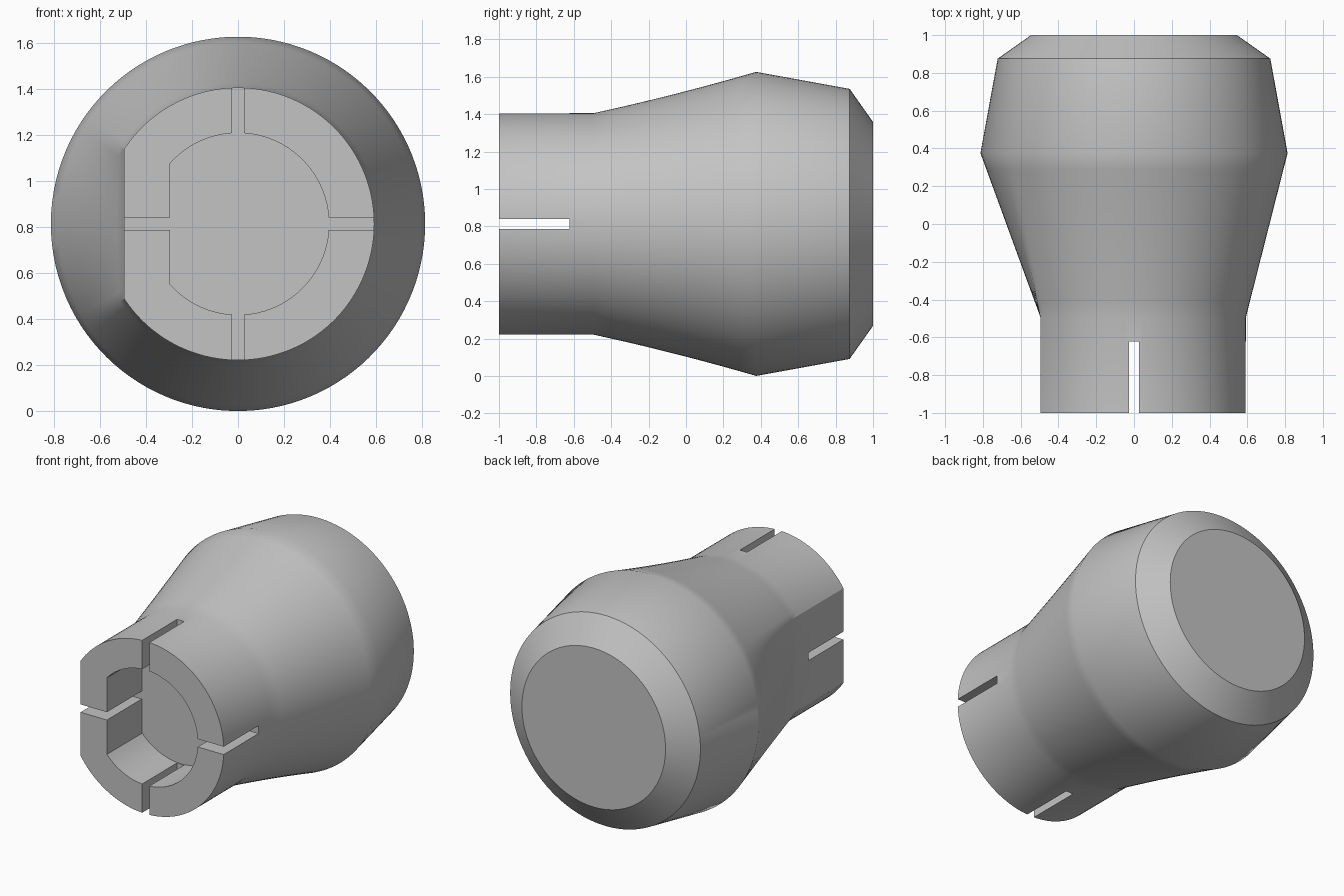
import bpy, bmesh, math
from mathutils import Vector

cube = bpy.data.objects.get("Cube")
if cube:
    bpy.data.objects.remove(cube, do_unlink=True)

CENTRE_Z = 0.813
BACK = Vector((0, 0, CENTRE_Z))

grey = bpy.data.materials.new("plain grey")
grey.use_nodes = True
colour = (0.55, 0.55, 0.55, 1)
grey.diffuse_color = colour
grey.node_tree.nodes["Principled BSDF"].inputs["Base Color"].default_value = colour


def d_angles(radius, flat, arc_steps=96, flat_steps=20):
    """Angles round a D section, with points exactly on its two corners."""
    corner = math.pi - math.acos(flat / radius)
    arc = [-corner + 2 * corner * i / arc_steps for i in range(arc_steps)]
    gap = 2 * (math.pi - corner)
    return arc + [corner + gap * i / flat_steps for i in range(flat_steps)]


def d_radius(a, radius, flat):
    return min(radius, flat / -math.cos(a)) if math.cos(a) < 0 else radius


def loft(name, angles, sections):
    """Skin sections given as (y, function of angle returning radius)."""
    bm = bmesh.new()
    rings = [[bm.verts.new((r(a) * math.cos(a), y, CENTRE_Z + r(a) * math.sin(a)))
              for a in angles] for y, r in sections]
    n = len(angles)
    for lower, upper in zip(rings, rings[1:]):
        for i in range(n):
            j = (i + 1) % n
            bm.faces.new((lower[i], lower[j], upper[j], upper[i]))
    bm.faces.new(rings[0])
    bm.faces.new(rings[-1])
    bmesh.ops.recalc_face_normals(bm, faces=bm.faces)
    mesh = bpy.data.meshes.new(name)
    bm.to_mesh(mesh)
    bm.free()
    mesh.materials.append(grey)
    obj = bpy.data.objects.new(name, mesh)
    bpy.context.collection.objects.link(obj)
    return obj


def slot_cutter(name, size):
    bpy.ops.mesh.primitive_cube_add(size=1, location=(0, -0.92, CENTRE_Z))
    obj = bpy.context.object
    obj.name = name
    obj.scale = size
    obj.data.materials.append(grey)
    return obj


# Knob body: D-shaped stem blending into a round, chamfered head
STEM, FLAT, HEAD = 0.592, 0.495, 0.813


def stem(a):
    return d_radius(a, STEM, FLAT)


def blend(t):
    return lambda a: (stem(a) * (1 - t) + HEAD * t
                      - 0.032 * t * (1 - t) * math.sin(a) ** 2)


sections = [(-1, stem)]
STEPS = 10
sections += [(-0.495 + 0.87 * i / STEPS, blend(i / STEPS)) for i in range(STEPS + 1)]
sections += [(0.875, lambda a: 0.722), (1, lambda a: 0.545)]
body = loft("knob_body", d_angles(STEM, FLAT), sections)

# Cutters: D-shaped bore and the two crossing slots
def bore(a):
    return d_radius(a, 0.395, 0.295)


cutters = [
    loft("bore_cutter", d_angles(0.395, 0.295, 64, 8), [(-1.2, bore), (-0.617, bore)]),
    slot_cutter("upright_slot_cutter", (0.054, 0.596, 1.5)),
    slot_cutter("level_slot_cutter", (1.5, 0.596, 0.054)),
]
bpy.context.view_layer.objects.active = body
for cutter in cutters:
    mod = body.modifiers.new(cutter.name, "BOOLEAN")
    mod.operation = "DIFFERENCE"
    mod.solver = "EXACT"
    mod.object = cutter
    bpy.ops.object.modifier_apply(modifier=mod.name)
for cutter in cutters:
    bpy.data.objects.remove(cutter, do_unlink=True)

# Smooth the round walls, keep rims and corners crisp
bpy.ops.object.select_all(action="DESELECT")
body.select_set(True)
bpy.ops.object.shade_smooth_by_angle(angle=math.radians(30))
